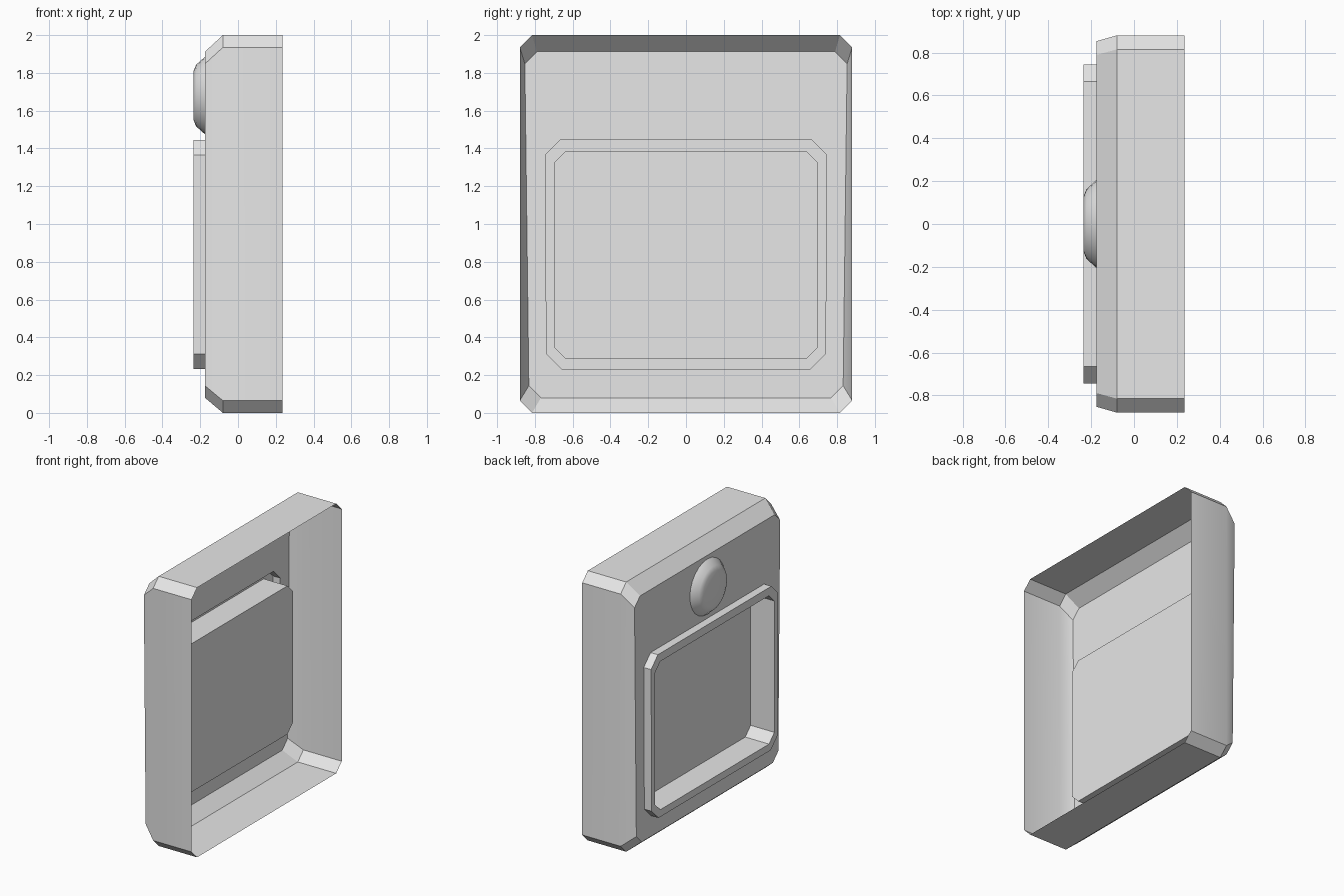
import bpy, bmesh, math

cube = bpy.data.objects.get("Cube")
if cube:
    bpy.data.objects.remove(cube, do_unlink=True)

grey = bpy.data.materials.new("light_grey")
grey.use_nodes = True
grey.diffuse_color = (0.8, 0.8, 0.8, 1)
grey.node_tree.nodes["Principled BSDF"].inputs["Base Color"].default_value = (0.8, 0.8, 0.8, 1)


def panel_ring(x, top, bottom, z0, z1, cut):
    """Rectangle with cut corners in the yz plane, with its own top and bottom half width."""
    right = [(bottom - cut, z0), (bottom, z0 + cut), (top, z1 - cut), (top - cut, z1)]
    left = [(-y, z) for y, z in reversed(right)]
    return [(x, y, z) for y, z in right + left]


def round_ring(x, radius, z, sides=24):
    angles = [math.tau * i / sides for i in range(sides)]
    return [(x, radius * math.cos(a), z + radius * math.sin(a)) for a in angles]


def skin(name, rings, angle):
    """Joins the rings in order, closes the last one, leaves the first open."""
    bm = bmesh.new()
    loops = [[bm.verts.new(p) for p in ring] for ring in rings]
    for a, b in zip(loops, loops[1:]):
        for i in range(len(a)):
            j = (i + 1) % len(a)
            bm.faces.new((a[i], b[i], b[j], a[j]))
    bm.faces.new(loops[-1][::-1])
    mesh = bpy.data.meshes.new(name)
    bm.to_mesh(mesh)
    bm.free()
    mesh.materials.append(grey)
    obj = bpy.data.objects.new(name, mesh)
    bpy.context.collection.objects.link(obj)
    bpy.ops.object.select_all(action="DESELECT")
    obj.select_set(True)
    bpy.context.view_layer.objects.active = obj
    bpy.ops.object.shade_smooth_by_angle(angle=math.radians(angle))
    return obj


# Open-backed shell with bevelled face, raised frame and sunken panel
skin("casing", [
    panel_ring(0.235, 0.88, 0.88, 0, 2, 0.065),
    panel_ring(-0.08, 0.88, 0.88, 0, 2, 0.065),
    panel_ring(-0.175, 0.853, 0.832, 0.08, 1.912, 0.064),
    panel_ring(-0.175, 0.745, 0.738, 0.232, 1.445, 0.08),
    panel_ring(-0.235, 0.745, 0.738, 0.232, 1.445, 0.08),
    panel_ring(-0.235, 0.70, 0.70, 0.285, 1.385, 0.063),
    panel_ring(-0.04, 0.70, 0.70, 0.285, 1.385, 0.063),
], 30)

# Round button above the frame
skin("button", [
    round_ring(-0.175, 0.205, 1.68),
    round_ring(-0.222, 0.163, 1.68),
    round_ring(-0.235, 0.13, 1.68),
    round_ring(-0.235, 0.03, 1.68),
], 40)
